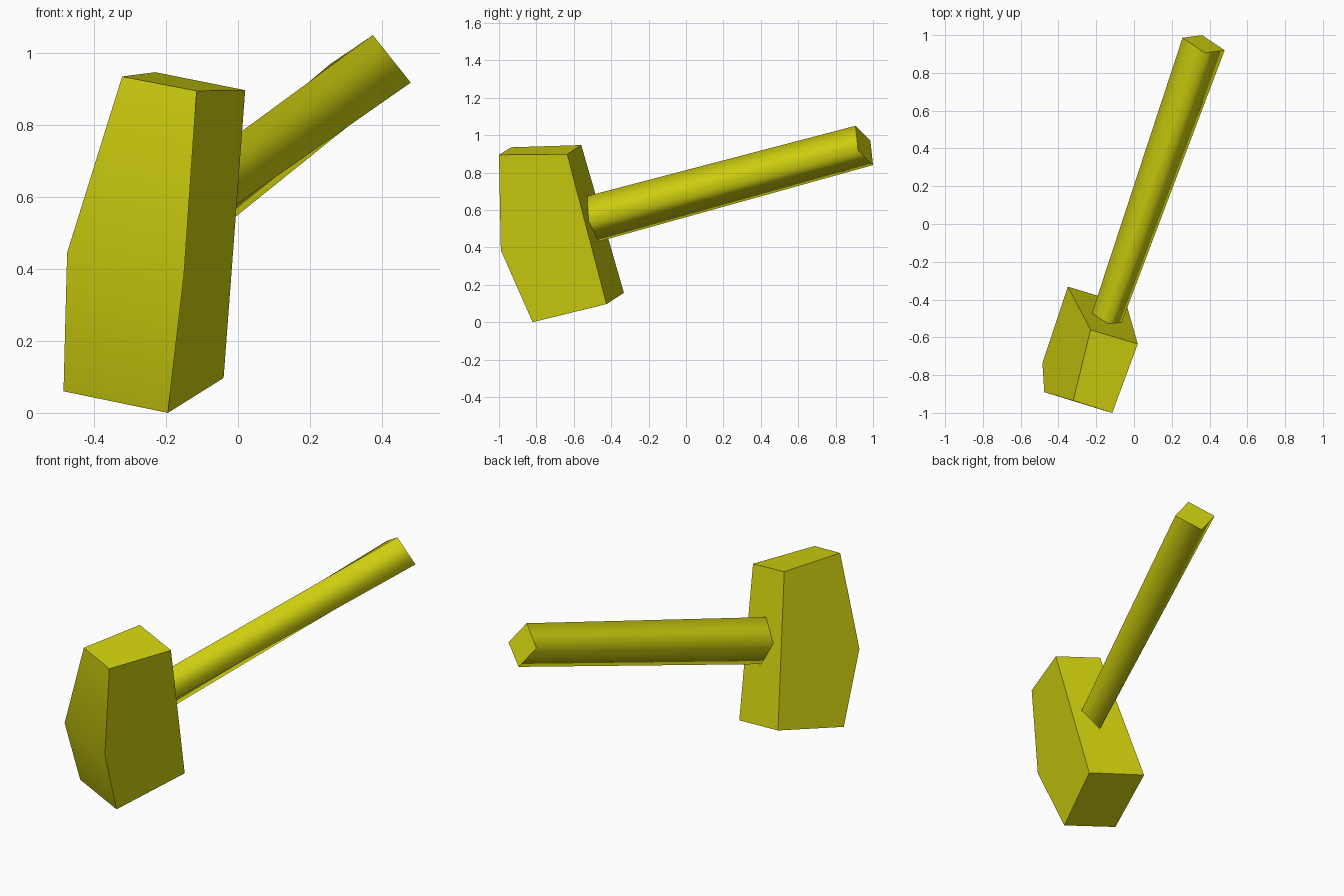
import bpy, bmesh
from mathutils import Vector

if "Cube" in bpy.data.objects:
    bpy.data.objects.remove(bpy.data.objects["Cube"])

yellow = bpy.data.materials.new("olive yellow")
yellow.diffuse_color = (0.64, 0.64, 0.005, 1)
yellow.use_nodes = True
yellow.node_tree.nodes["Principled BSDF"].inputs["Base Color"].default_value = yellow.diffuse_color


def loft(name, ring_a, ring_b, smooth_sides):
    """Bridge two matching rings of points, cap both ends, and smooth
    the listed sides together; every other edge stays sharp."""
    bm = bmesh.new()
    a = [bm.verts.new(p) for p in ring_a]
    b = [bm.verts.new(p) for p in ring_b]
    n = len(a)
    bm.faces.new(a[::-1])
    bm.faces.new(b)
    for i in range(n):
        j = (i + 1) % n
        side = bm.faces.new((a[i], a[j], b[j], b[i]))
        side.smooth = i in smooth_sides
    bmesh.ops.recalc_face_normals(bm, faces=bm.faces)
    for e in bm.edges:
        e.smooth = all(f.smooth for f in e.link_faces)
    mesh = bpy.data.meshes.new(name)
    bm.to_mesh(mesh)
    bm.free()
    mesh.materials.append(yellow)
    obj = bpy.data.objects.new(name, mesh)
    bpy.context.collection.objects.link(obj)
    return obj


# Head: two five-sided cheeks (top back, top front, mid front, bottom front, bottom back)
right_cheek = [(0.02, -0.635, 0.897), (-0.115, -1.0, 0.895), (-0.15, -0.99, 0.385),
               (-0.195, -0.82, 0.0), (-0.04, -0.425, 0.097)]
left_cheek = [(-0.23, -0.56, 0.947), (-0.322, -0.935, 0.935), (-0.475, -0.89, 0.445),
              (-0.485, -0.735, 0.06), (-0.35, -0.332, 0.157)]
loft("hammer_head", left_cheek, right_cheek, {1, 2})

# Handle: slightly twisted square bar, run a little way into the head
tip = [Vector(p) for p in ((0.375, 0.906, 1.05), (0.48, 0.92, 0.918),
                           (0.36, 1.0, 0.84), (0.257, 0.986, 0.97))]
root = [Vector(p) for p in ((-0.137, -0.526, 0.675), (-0.065, -0.52, 0.537),
                            (-0.148, -0.465, 0.432), (-0.222, -0.47, 0.57))]
buried = [t.lerp(r, 1.08) for t, r in zip(tip, root)]
loft("handle", buried, tip, {0, 1, 2, 3})
